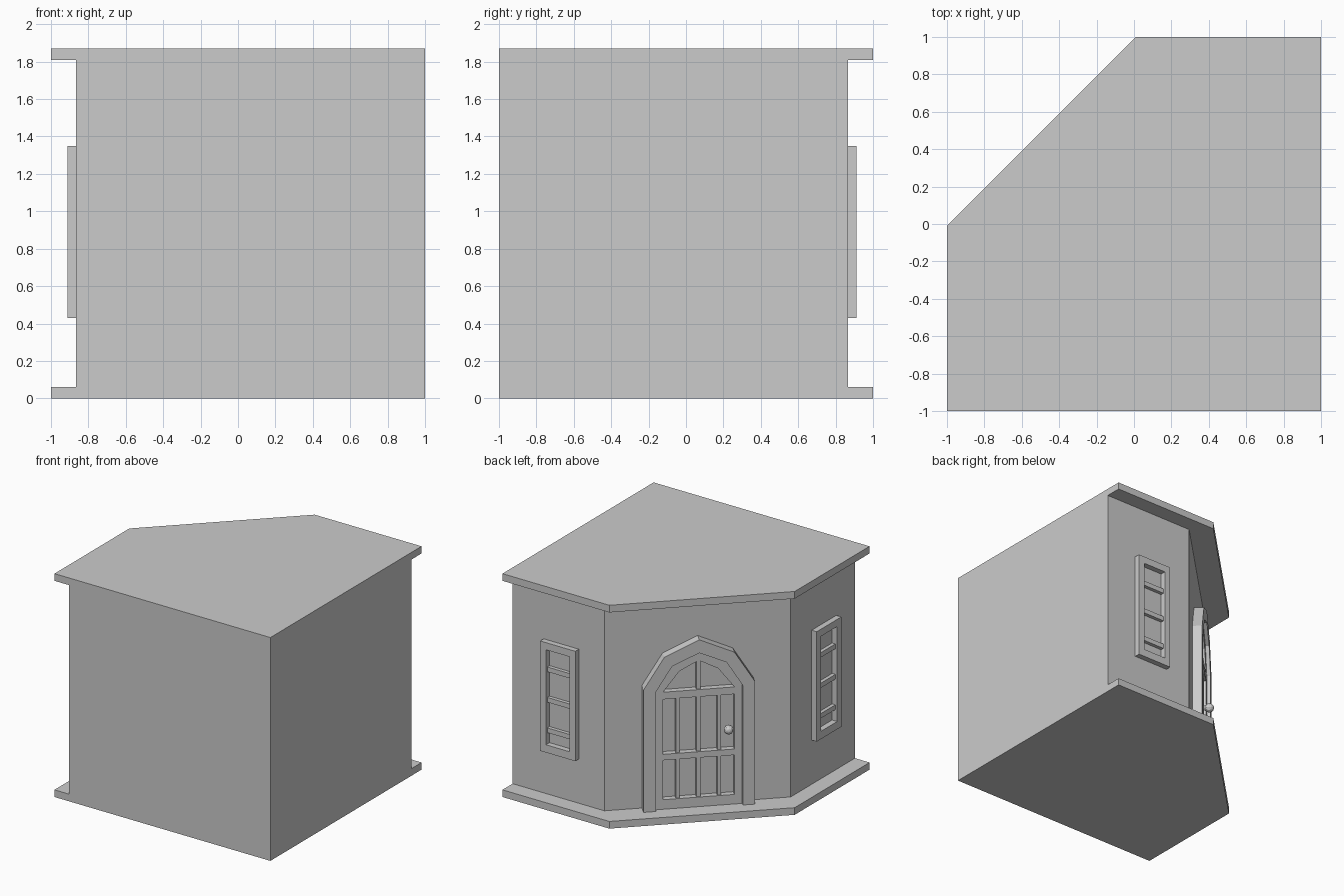
import bpy
import bmesh
from mathutils import Matrix, Vector

old = bpy.data.objects.get("Cube")
if old:
    bpy.data.objects.remove(old, do_unlink=True)

grey = bpy.data.materials.new("plain grey")
grey.use_nodes = True
grey.diffuse_color = (0.6, 0.6, 0.6, 1)
grey.node_tree.nodes["Principled BSDF"].inputs["Base Color"].default_value = (0.6, 0.6, 0.6, 1)


def facing(normal, origin):
    """Matrix whose local X runs along a wall, Y up and Z out of it."""
    n, up = Vector(normal).normalized(), Vector((0, 0, 1))
    m = Matrix((up.cross(n), up, n)).transposed().to_4x4()
    return Matrix.Translation(origin) @ m


def plate(name, loops, low, high, matrix=Matrix()):
    """Extrude an outline (first loop) with holes (other loops) from low to high."""
    curve = bpy.data.curves.new(name, "CURVE")
    curve.dimensions = "2D"
    curve.fill_mode = "BOTH"
    curve.extrude = (high - low) / 2
    for loop in loops:
        spline = curve.splines.new("POLY")
        spline.points.add(len(loop) - 1)
        for point, (x, y) in zip(spline.points, loop):
            point.co = (x, y, 0, 1)
        spline.use_cyclic_u = True
    temp = bpy.data.objects.new(name + " outline", curve)
    bpy.context.collection.objects.link(temp)
    dg = bpy.context.evaluated_depsgraph_get()
    mesh = bpy.data.meshes.new_from_object(temp.evaluated_get(dg))
    bpy.data.objects.remove(temp, do_unlink=True)
    bm = bmesh.new()
    bm.from_mesh(mesh)
    bmesh.ops.remove_doubles(bm, verts=bm.verts, dist=0.0001)
    bmesh.ops.recalc_face_normals(bm, faces=bm.faces)
    bm.transform(matrix @ Matrix.Translation((0, 0, (low + high) / 2)))
    for face in bm.faces:
        face.smooth = False
    bm.to_mesh(mesh)
    bm.free()
    mesh.materials.clear()
    mesh.materials.append(grey)
    obj = bpy.data.objects.new(name, mesh)
    bpy.context.collection.objects.link(obj)


def rect(x0, x1, y0, y1):
    return [(x0, y0), (x1, y0), (x1, y1), (x0, y1)]


def arch(half, base, spring, shoulder, shoulder_z, apex):
    """Pointed arch with straight sides from base to spring."""
    right = [(half, spring), (shoulder, shoulder_z)]
    if base < spring:
        right.insert(0, (half, base))
    return right + [(0, apex)] + [(-x, z) for x, z in reversed(right)]


def corner_plan(edge, cut):
    """Square plan with one corner cut off diagonally."""
    return [(-edge, -1), (1, -1), (1, edge), (cut, edge), (-edge, -cut)]


# Floor, walls and roof
plate("floor_slab", [corner_plan(1, 0.01)], 0, 0.06)
plate("walls", [corner_plan(0.865, 0.15)], 0.06, 1.81)
plate("roof_slab", [corner_plan(1, 0.01)], 1.81, 1.87)

# Doorway on the diagonal wall
door = facing((-1, 1, 0), (-0.3575, 0.3575, 0))
inner = arch(0.335, 0.06, 1.06, 0.21, 1.265, 1.36)
plate("door_frame", [arch(0.43, 0.06, 1.085, 0.27, 1.345, 1.47), inner], -0.01, 0.08, door)
plate("door_panel", [inner,
                     rect(-0.275, 0.275, 0.14, 0.47),
                     rect(-0.275, 0.275, 0.52, 0.98),
                     arch(0.275, 1.04, 1.04, 0.15, 1.205, 1.285)], -0.01, 0.05, door)
plate("door_centre_bar", [rect(-0.017, 0.017, 0.1, 1.3)], -0.01, 0.04, door)
for side, x in (("left", -0.16), ("right", 0.16)):
    plate("door_bar_" + side, [rect(x - 0.015, x + 0.015, 0.1, 1.0)], -0.01, 0.04, door)

# Door knob
bpy.ops.mesh.primitive_uv_sphere_add(segments=10, ring_count=6, radius=0.038)
knob = bpy.context.object
knob.name = "door_knob"
knob.data.transform(door @ Matrix.Translation((0.225, 0.7, 0.08)))
knob.data.materials.append(grey)
plate("knob_stem", [rect(0.21, 0.24, 0.685, 0.715)], 0.04, 0.08, door)

# Tall windows on the two short walls
for name, normal, origin in (("back", (0, 1, 0), (0.55, 0.865, 0)),
                             ("side", (-1, 0, 0), (-0.865, -0.59, 0))):
    wall = facing(normal, origin)
    plate(name + "_window_frame", [rect(-0.163, 0.163, 0.43, 1.35),
                                   rect(-0.108, 0.108, 0.495, 1.29)], -0.01, 0.047, wall)
    for i in range(3):
        z = 0.61 + 0.255 * i
        plate(f"{name}_window_bar_{i + 1}", [rect(-0.115, 0.115, z - 0.02, z + 0.02)],
              -0.01, 0.03, wall)
